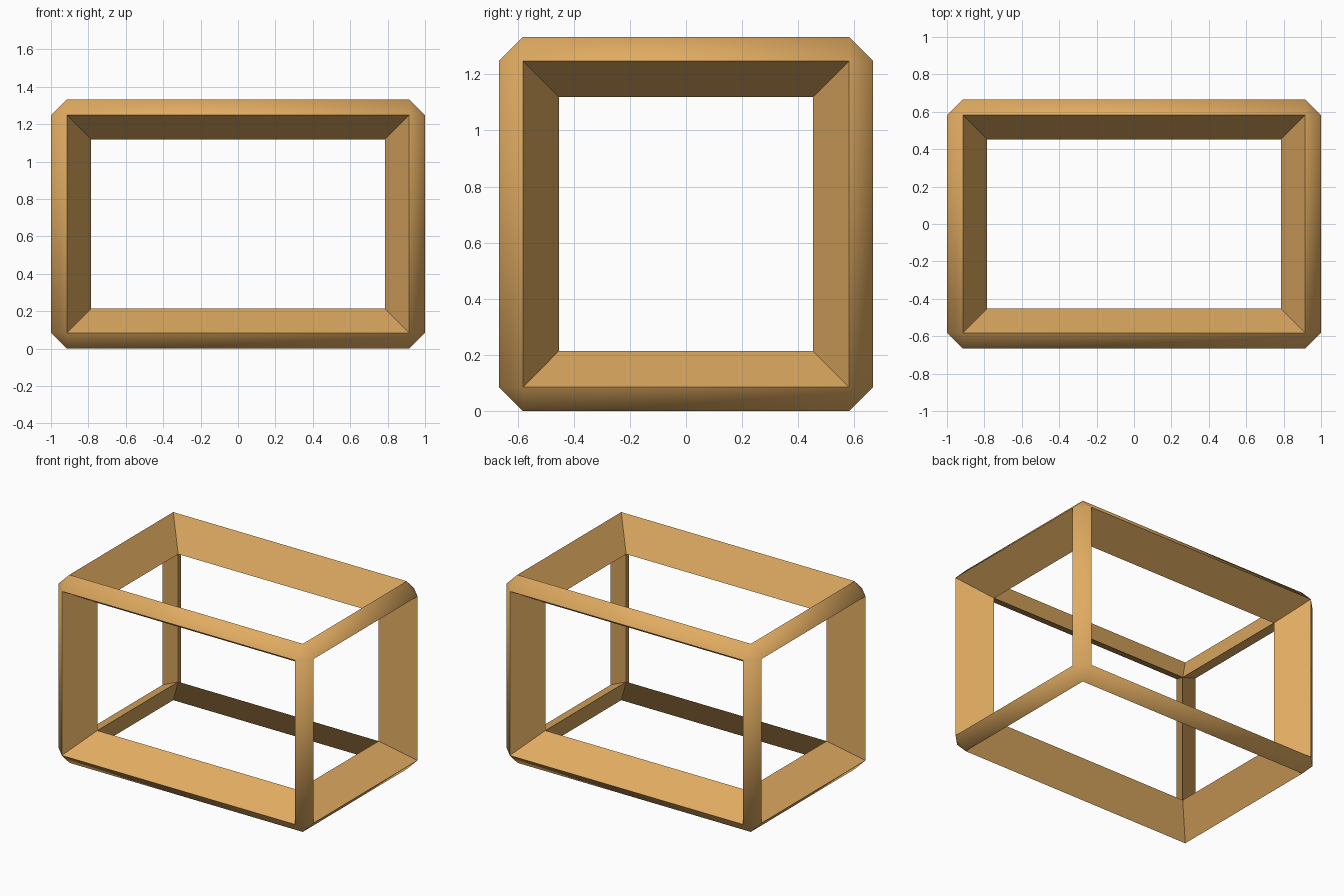
import bpy
import bmesh
import math
from mathutils import Matrix, Vector

SIZE = Vector((2.0, 1.333, 1.333))
CHAMFER = 0.085
RIM = 0.129

cube = bpy.data.objects.get("Cube")
if cube:
    bpy.data.objects.remove(cube, do_unlink=True)

# Wood colour
wood = bpy.data.materials.new("warm_wood")
wood.use_nodes = True
colour = (0.75, 0.41, 0.12, 1.0)
wood.diffuse_color = colour
wood.node_tree.nodes["Principled BSDF"].inputs["Base Color"].default_value = colour

# Chamfered block
bm = bmesh.new()
bmesh.ops.create_cube(bm, size=1.0, matrix=Matrix.Diagonal((*SIZE, 1.0)))
bmesh.ops.bevel(bm, geom=bm.edges[:], offset=CHAMFER, offset_type='OFFSET',
                segments=1, profile=0.5, affect='EDGES')
bm.normal_update()

# Openings: sink each flat side until neighbouring rims meet, then cut it out
sides = [f for f in bm.faces if max(abs(c) for c in f.normal) > 0.99]
bmesh.ops.inset_individual(bm, faces=sides, thickness=RIM,
                           depth=-(CHAMFER + RIM), use_even_offset=True)
bmesh.ops.delete(bm, geom=sides, context='FACES')
bmesh.ops.remove_doubles(bm, verts=bm.verts[:], dist=0.005)
bmesh.ops.recalc_face_normals(bm, faces=bm.faces[:])
bmesh.ops.translate(bm, verts=bm.verts[:], vec=(0, 0, SIZE.z / 2))

# Frame object, smooth over the chamfers and sharp at the rims
mesh = bpy.data.meshes.new("box_frame")
bm.to_mesh(mesh)
bm.free()
mesh.materials.append(wood)
frame = bpy.data.objects.new("box_frame", mesh)
bpy.context.collection.objects.link(frame)
bpy.ops.object.select_all(action='DESELECT')
frame.select_set(True)
bpy.context.view_layer.objects.active = frame
bpy.ops.object.shade_smooth_by_angle(angle=math.radians(45))
